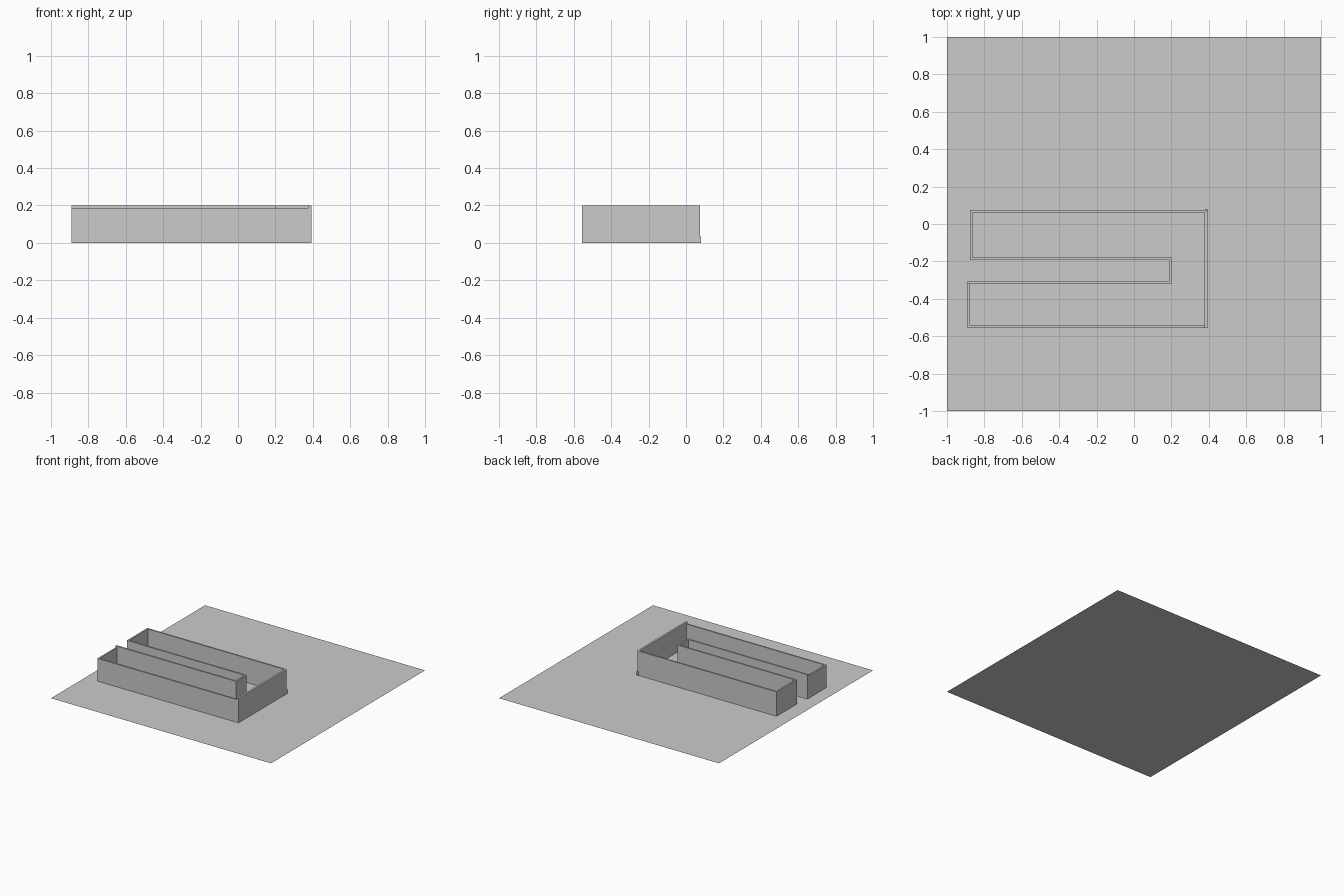
import bpy

if "Cube" in bpy.data.objects:
    bpy.data.objects.remove(bpy.data.objects["Cube"])

BASE_Z = 0.0


def wall(name, x0, x1, y0, y1, height):
    """Upright box standing on the ground sheet."""
    bpy.ops.mesh.primitive_cube_add(
        size=1, location=((x0 + x1) / 2, (y0 + y1) / 2, BASE_Z + height / 2))
    ob = bpy.context.object
    ob.name = name
    ob.scale = (x1 - x0, y1 - y0, height)
    bpy.ops.object.transform_apply(location=False, rotation=False, scale=True)
    return ob


# Flat ground sheet
bpy.ops.mesh.primitive_plane_add(size=2, location=(0, 0, BASE_Z))
bpy.context.object.name = "ground_sheet"

H, LOW = 0.2, 0.187   # main wall height and the slightly lower front walls
T = 0.013             # wall thickness

# Outer walls of the U-shaped plan
wall("front_wall", -0.89, 0.377, -0.555, -0.555 + T, LOW)
wall("right_wall", 0.377, 0.393, -0.557, 0.068, H)
wall("back_wall", -0.876, 0.388, 0.062, 0.075, H)

# End walls of the two arms
wall("front_arm_end", -0.89, -0.89 + T, -0.555 + T, -0.318, LOW)
wall("back_arm_end", -0.876, -0.876 + T, -0.192, 0.062, H)

# Walls around the slot between the arms
wall("slot_front_wall", -0.89, 0.19, -0.318, -0.318 + T, H)
wall("slot_back_wall", -0.876, 0.19, -0.192, -0.192 + T, H)
wall("slot_end_wall", 0.19, 0.203, -0.318, -0.179, H)

# Small footing at the back right corner
wall("corner_foot", 0.38, 0.393, 0.066, 0.079, 0.035)
